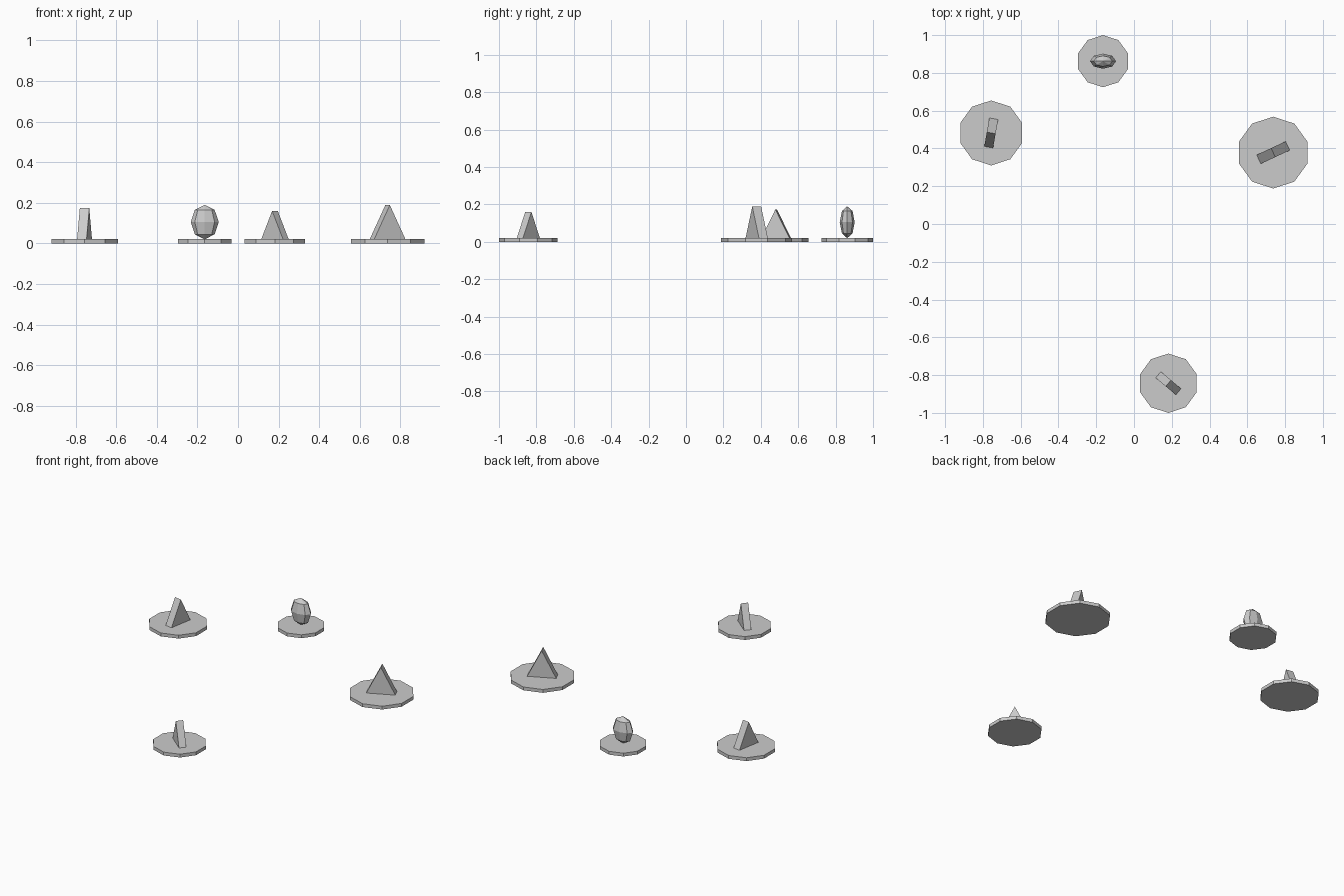
import bpy, bmesh
from math import radians, cos, sin, pi
from mathutils import Matrix

if "Cube" in bpy.data.objects:
    bpy.data.objects.remove(bpy.data.objects["Cube"])

BASE_H = 0.021


def make_object(name, bm, loc, angle=0.0):
    bmesh.ops.recalc_face_normals(bm, faces=bm.faces)
    mesh = bpy.data.meshes.new(name)
    bm.to_mesh(mesh)
    bm.free()
    obj = bpy.data.objects.new(name, mesh)
    obj.location = loc
    obj.rotation_euler.z = angle
    bpy.context.collection.objects.link(obj)
    return obj


def extrude_profile(points, vec):
    bm = bmesh.new()
    face = bm.faces.new([bm.verts.new(p) for p in points])
    ext = bmesh.ops.extrude_face_region(bm, geom=[face], use_keep_orig=True)
    verts = [g for g in ext["geom"] if isinstance(g, bmesh.types.BMVert)]
    bmesh.ops.translate(bm, verts=verts, vec=vec)
    return bm


# ten-sided base disc, a corner pointing along y
def disc(name, x, y, r):
    pts = [(r * cos(pi / 2 + i * pi / 5), r * sin(pi / 2 + i * pi / 5), 0) for i in range(10)]
    make_object(name, extrude_profile(pts, (0, 0, BASE_H)), (x, y, 0))


# thin upright triangular wedge
def wedge(name, x, y, r, angle):
    half, depth = 0.445 * r, 0.275 * r
    pts = [(-half, -depth / 2, 0), (half, -depth / 2, 0), (0, -depth / 2, 0.885 * r)]
    make_object(name, extrude_profile(pts, (0, depth, 0)), (x, y, BASE_H), radians(angle))


# three discs carrying wedges
for label, x, y, r, angle in [("left", -0.756, 0.482, 0.172, 80),
                              ("right", 0.737, 0.378, 0.19, 25),
                              ("front", 0.182, -0.843, 0.157, -40)]:
    disc(label + "_base", x, y, r)
    wedge(label + "_wedge", x, y, r, angle)

# back disc carrying a flattened faceted egg
disc("back_base", -0.164, 0.862, 0.138)
egg = bmesh.new()
bmesh.ops.create_uvsphere(egg, u_segments=8, v_segments=4, radius=1,
                          matrix=Matrix.Diagonal((0.069, 0.04, 0.085, 1)))
make_object("back_egg", egg, (-0.164, 0.862, 0.105))
